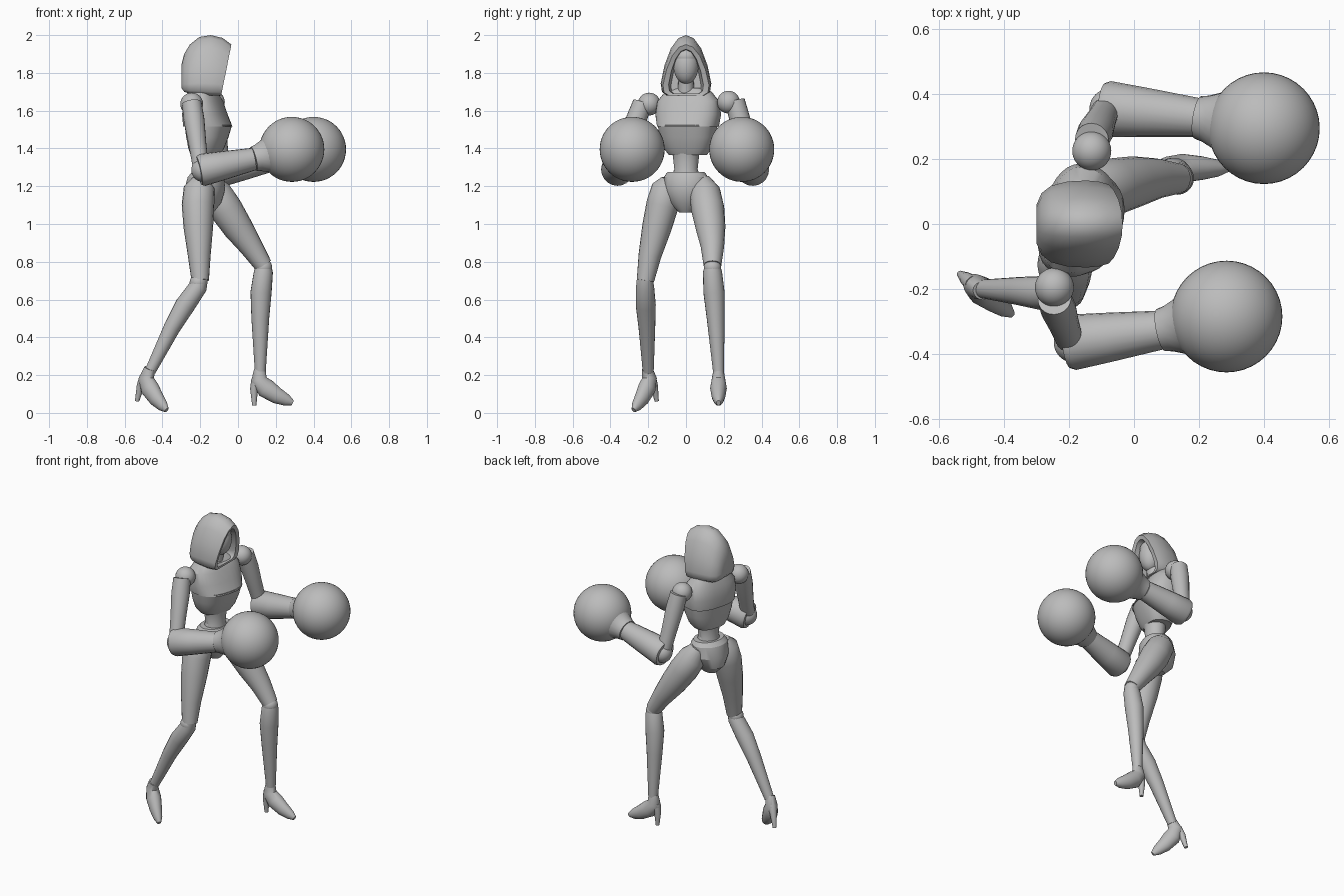
import bpy, bmesh, math
from mathutils import Vector, Matrix

cube = bpy.data.objects.get("Cube")
if cube:
    bpy.data.objects.remove(cube)

grey = bpy.data.materials.new("plain_grey")
grey.use_nodes = True
grey.diffuse_color = (0.5, 0.5, 0.5, 1)
grey.node_tree.nodes["Principled BSDF"].inputs["Base Color"].default_value = (0.5, 0.5, 0.5, 1)


def finish(name, bm, angle=40):
    bmesh.ops.recalc_face_normals(bm, faces=bm.faces)
    mesh = bpy.data.meshes.new(name)
    bm.to_mesh(mesh)
    bm.free()
    mesh.materials.append(grey)
    obj = bpy.data.objects.new(name, mesh)
    bpy.context.collection.objects.link(obj)
    bpy.ops.object.select_all(action="DESELECT")
    obj.select_set(True)
    bpy.context.view_layer.objects.active = obj
    bpy.ops.object.shade_smooth_by_angle(angle=math.radians(angle))
    return obj


def loft(name, rings, angle=40):
    """Skin a list of equal closed rings and cap both ends."""
    bm = bmesh.new()
    rows = [[bm.verts.new(p) for p in ring] for ring in rings]
    n = len(rows[0])
    for a, b in zip(rows, rows[1:]):
        for i in range(n):
            bm.faces.new((a[i], a[(i + 1) % n], b[(i + 1) % n], b[i]))
    bm.faces.new(rows[0])
    bm.faces.new(rows[-1])
    return finish(name, bm, angle)


def tube(name, path, side=(0, 1, 0), width=1.0, sides=20):
    """Round limb through (x, y, z, radius) points; width scales it sideways."""
    pts = [Vector(p[:3]) for p in path]
    rings = []
    for i, p in enumerate(pts):
        t = (pts[min(i + 1, len(pts) - 1)] - pts[max(i - 1, 0)]).normalized()
        u = Vector(side)
        u = (u - t * u.dot(t)).normalized()
        v = t.cross(u)
        r = path[i][3]
        rings.append([p + r * (width * math.cos(a) * u + math.sin(a) * v)
                      for a in (math.tau * k / sides for k in range(sides))])
    return loft(name, rings)


def ball(name, centre, r, scale=(1, 1, 1)):
    bm = bmesh.new()
    bmesh.ops.create_uvsphere(bm, u_segments=40, v_segments=24, radius=r,
                              matrix=Matrix.Translation(centre) @ Matrix.Diagonal((*scale, 1)))
    return finish(name, bm, 60)


def body(name, levels, centre, yaw, power=2.0, sides=32):
    """Trunk part from (z, front, back, half width) levels, facing +x before yaw."""
    turn = Matrix.Translation((*centre, 0)) @ Matrix.Rotation(math.radians(yaw), 4, "Z")
    rings = []
    for z, front, back, half in levels:
        ring = []
        for k in range(sides):
            a = math.tau * k / sides
            c, s = math.cos(a), math.sin(a)
            cx = math.copysign(abs(c) ** (2 / power), c)
            sy = math.copysign(abs(s) ** (2 / power), s)
            ring.append(turn @ Vector(((front if c > 0 else back) * cx, half * sy, z)))
        rings.append(ring)
    return loft(name, rings, 28)


# Hood: pointed arches from the back of the head to the rim, then folded inward
ARCH = [(0, 1), (0.3, 0.95), (0.6, 0.78), (0.85, 0.5), (1, 0.2), (0.95, 0.06), (0.75, 0)]


def arch(x, half, low, high, lean):
    pts = ARCH + [(-y, z) for y, z in reversed(ARCH[1:])]
    out = []
    for y, z in pts:
        h = low + (high - low) * z
        out.append(Vector((x + lean * (h - 1.95), half * y, h)))
    return out


loft("hood", [arch(x, h, lo, hi, s) for x, h, lo, hi, s in (
    (-0.300, 0.060, 1.72, 1.84, 0), (-0.285, 0.095, 1.70, 1.90, 0), (-0.255, 0.118, 1.69, 1.95, 0),
    (-0.205, 0.131, 1.685, 1.99, 0), (-0.145, 0.134, 1.68, 2.00, 0), (-0.085, 0.130, 1.68, 1.985, 0.1),
    (-0.035, 0.122, 1.68, 1.95, 0.2), (-0.040, 0.092, 1.69, 1.925, 0.2),
    (-0.100, 0.085, 1.69, 1.92, 0.1), (-0.160, 0.080, 1.69, 1.90, 0))], 50)

# Head and neck
ball("face", (-0.125, 0, 1.84), 0.09, (0.72, 0.74, 1.1))
ball("brow_cap", (-0.13, 0, 1.885), 0.07, (0.95, 0.92, 0.75))
tube("neck", [(-0.17, 0, 1.62, 0.055), (-0.16, 0, 1.70, 0.042), (-0.14, 0, 1.80, 0.04)])

# Trunk
body("upper_chest", [(1.72, 0.04, 0.05, 0.07), (1.70, 0.06, 0.075, 0.125), (1.65, 0.09, 0.095, 0.165),
                     (1.58, 0.115, 0.105, 0.175), (1.515, 0.145, 0.10, 0.163)], (-0.18, 0.012), -15, 2.5)
body("lower_chest", [(1.525, 0.138, 0.098, 0.158), (1.46, 0.118, 0.09, 0.148), (1.40, 0.095, 0.08, 0.128),
                     (1.365, 0.075, 0.07, 0.10)], (-0.175, 0.01), -15, 2.5)
body("waist", [(1.44, 0.08, 0.07, 0.085), (1.36, 0.065, 0.06, 0.07), (1.29, 0.06, 0.055, 0.062),
               (1.22, 0.075, 0.075, 0.09)], (-0.165, 0), -15)
body("pelvis", [(1.275, 0.075, 0.075, 0.10), (1.25, 0.09, 0.10, 0.117), (1.18, 0.095, 0.12, 0.122),
                (1.11, 0.075, 0.11, 0.085), (1.06, 0.035, 0.06, 0.035)], (-0.165, 0), -15)

# Arms: shoulder ball, sleeve, elbow, forearm, cuff and round glove
ARMS = {"right": ((-0.245, -0.195, 1.635), (-0.195, -0.365, 1.285), (0.285, -0.285, 1.395)),
        "left": ((-0.13, 0.225, 1.645), (-0.085, 0.355, 1.285), (0.40, 0.295, 1.395))}
for side, (shoulder, elbow, glove) in ARMS.items():
    s, e, g = Vector(shoulder), Vector(elbow), Vector(glove)
    out = Vector((0, math.copysign(0.035, s.y), 0))
    ball(side + "_shoulder", s, 0.06)
    top = s + out + Vector((0, 0, 0.005))
    tube(side + "_upper_arm", [(*top.lerp(e, f), r) for f, r in
                               ((0, 0.052), (0.25, 0.055), (0.6, 0.047), (0.95, 0.042))], (1, 0, 0))
    ball(side + "_elbow", e + Vector((0.01, 0, 0)), 0.062)
    wrist = e.lerp(g, 0.58) + Vector((0, math.copysign(0.008, g.y), -0.005))
    back = e + (e - wrist).normalized() * 0.012
    tube(side + "_forearm", [(*back.lerp(wrist, f), r) for f, r in
                             ((0, 0.078), (0.06, 0.086), (0.45, 0.076), (1, 0.060))])
    tube(side + "_cuff", [(*wrist.lerp(g, f), r) for f, r in
                          ((0, 0.066), (0.12, 0.072), (0.32, 0.09), (0.5, 0.125), (0.7, 0.14))])
    ball(side + "_glove", g, 0.172)

# Legs: thigh, knee and shin
LEGS = {
    "right": ([(-0.20, -0.085, 1.235, 0.045), (-0.205, -0.10, 1.19, 0.082), (-0.212, -0.125, 1.10, 0.086),
               (-0.21, -0.155, 0.98, 0.078), (-0.205, -0.192, 0.83, 0.060), (-0.20, -0.215, 0.70, 0.046)],
              [(-0.195, -0.217, 0.72, 0.038), (-0.21, -0.217, 0.67, 0.048), (-0.28, -0.213, 0.57, 0.053),
               (-0.35, -0.207, 0.45, 0.044), (-0.465, -0.20, 0.22, 0.029)]),
    "left": ([(-0.15, 0.085, 1.235, 0.045), (-0.12, 0.10, 1.17, 0.082), (-0.065, 0.115, 1.08, 0.088),
              (0.00, 0.13, 0.98, 0.079), (0.07, 0.14, 0.88, 0.062), (0.135, 0.14, 0.78, 0.047)],
             [(0.14, 0.14, 0.79, 0.036), (0.135, 0.14, 0.75, 0.050), (0.122, 0.148, 0.64, 0.056),
              (0.118, 0.157, 0.50, 0.047), (0.118, 0.172, 0.22, 0.029)]),
}
for side, (thigh, shin) in LEGS.items():
    tube(side + "_thigh", thigh)
    ball(side + "_knee", shin[1][:2] + (shin[1][2] + 0.02,), 0.046)
    tube(side + "_shin", shin)

# High-heeled shoes
SHOE = [(-0.002, 0.015, 0.031), (-0.008, -0.04, 0.043), (0.03, -0.085, 0.052),
        (0.09, -0.125, 0.043), (0.14, -0.148, 0.031), (0.172, -0.162, 0.014)]
HEEL = [(-0.02, -0.04, 0.028), (-0.033, -0.09, 0.021), (-0.032, -0.175, 0.011)]
for side, ankle, yaw, pitch in (("right", (-0.47, -0.205, 0.22), -38, 17),
                                ("left", (0.118, 0.172, 0.215), 0, 0)):
    place = (Matrix.Translation(ankle) @ Matrix.Rotation(math.radians(yaw), 4, "Z")
             @ Matrix.Rotation(math.radians(pitch), 4, "Y"))
    lateral = place.to_3x3() @ Vector((0, 1, 0))
    for part, path, width in (("_shoe", SHOE, 0.85), ("_heel", HEEL, 1.0)):
        tube(side + part, [(*(place @ Vector((x, 0, z))), r) for x, z, r in path], lateral, width)
